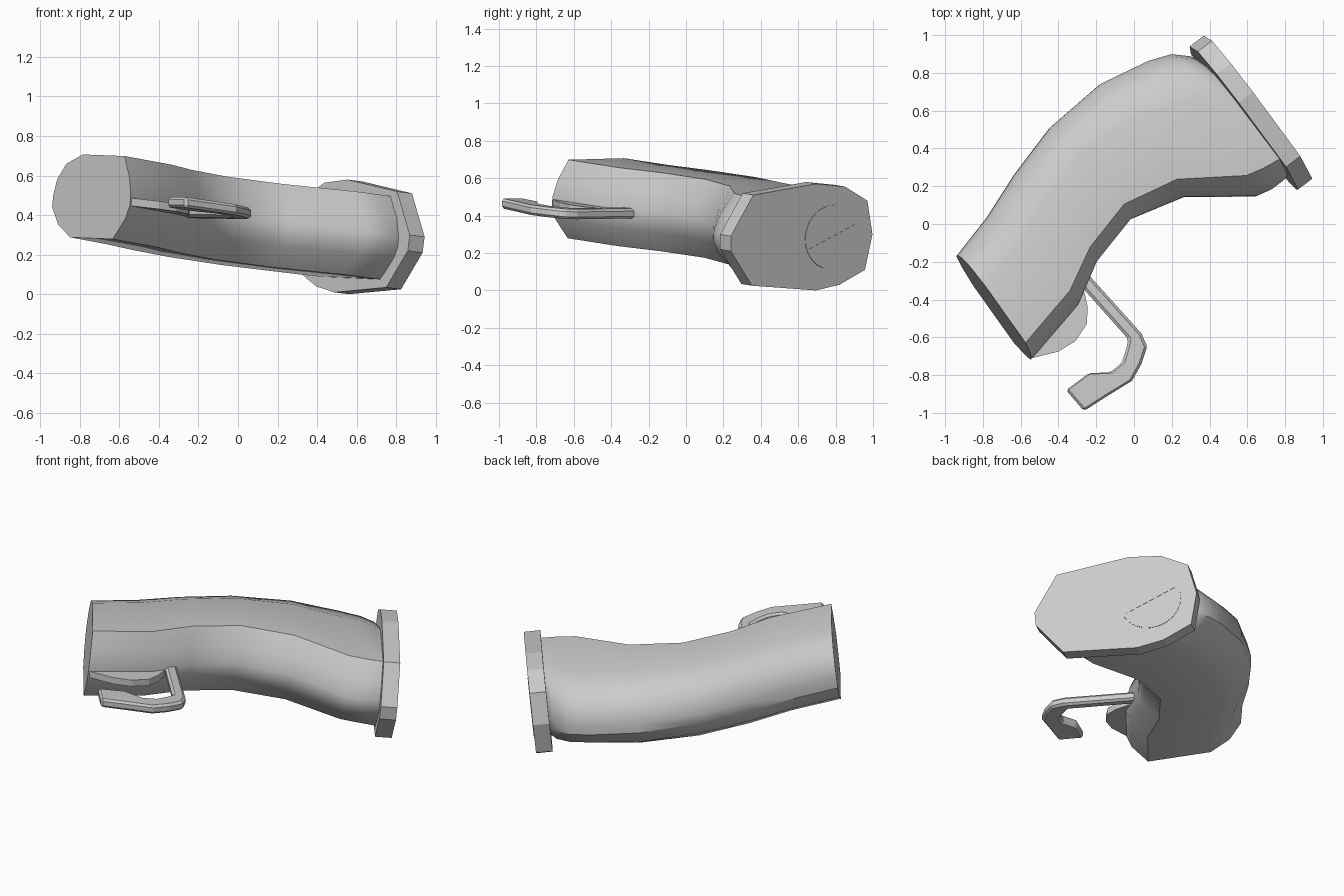
import bpy, math
from mathutils import Vector, Matrix

if "Cube" in bpy.data.objects:
    bpy.data.objects.remove(bpy.data.objects["Cube"])

# Tilted working frame: u runs along the grip, v across it, w is up
U = Vector((0.8, 0.6, -0.122)).normalized()
V = Vector((-0.6, 0.8, 0))
W = U.cross(V)
ORIGIN = Vector((0, 0, 0.367))


def local(u, v, w):
    return ORIGIN + U * u + V * v + W * w


def from_top(x, y, w):
    """World plan position, lifted w off the tilted plane."""
    return Vector((x, y, 0.367 - 0.122 * (0.8 * x + 0.6 * y) + w))


def make(name, verts, faces, smooth=None, bevel=0):
    mesh = bpy.data.meshes.new(name)
    mesh.from_pydata([tuple(v) for v in verts], [], faces)
    ob = bpy.data.objects.new(name, mesh)
    bpy.context.collection.objects.link(ob)
    bpy.ops.object.select_all(action='DESELECT')
    ob.select_set(True)
    bpy.context.view_layer.objects.active = ob
    bpy.ops.object.mode_set(mode='EDIT')
    bpy.ops.mesh.select_all(action='SELECT')
    bpy.ops.mesh.normals_make_consistent(inside=False)
    bpy.ops.object.mode_set(mode='OBJECT')
    if bevel:
        m = ob.modifiers.new("edge", 'BEVEL')
        m.width, m.segments = bevel, 1
    if smooth:
        bpy.ops.object.shade_smooth_by_angle(angle=math.radians(smooth))
    return ob


def loft(name, rings, **kw):
    n = len(rings[0])
    faces = [(k * n + i, k * n + (i + 1) % n, (k + 1) * n + (i + 1) % n, (k + 1) * n + i)
             for k in range(len(rings) - 1) for i in range(n)]
    faces += [tuple(range(n))[::-1], tuple(range((len(rings) - 1) * n, len(rings) * n))]
    return make(name, [p for r in rings for p in r], faces, **kw)


# Curved grip: section (fraction from outer to inner side, height)
section = [(0, 0.03), (0.03, 0.11), (0.13, 0.19), (0.33, 0.237), (0.87, 0.228), (0.96, 0.12),
           (1, 0.025), (1, -0.025), (0.96, -0.09), (0.82, -0.195), (0.27, -0.185), (0.1, -0.12), (0, -0.03)]
# stations: outer (u, v), inner (u, v)
stations = [(-.857, .428, -.872, -.246), (-.606, .495, -.5, -.164), (-.35, .59, -.28, -.04),
            (-.05, .675, 0, .032), (.3, .70, .3, -.044), (.58, .645, .61, -.27),
            (.70, .60, .70, -.29), (.775, .53, .77, -.29), (.825, .40, .825, -.28)]
loft("grip_body", [[local(a + (c - a) * f, b + (d - b) * f, w) for f, w in section]
                   for a, b, c, d in stations], smooth=35)

# Butt plate on the end of the grip
N = Vector((1, 0.76, -0.125)).normalized()


def on_plate(y, z):
    return Vector((1.09 - 0.76 * y + 0.125 * z, y, z))


outline = [(.24, .29), (.36, .51), (.70, .57), (.85, .555), (.97, .48), (.997, .30),
           (.957, .11), (.82, .03), (.695, .0), (.353, .025), (.24, .21)]
outer = [on_plate(y, z) for y, z in outline]
loft("butt_plate", [[p - N * 0.095 for p in outer], outer])

# Round screw head with a slot line
centre = on_plate(.78, .285)
A = Vector((-0.76, 1, 0)).normalized()
B = N.cross(A)
disc = [centre + A * 0.18 * math.cos(t) + B * 0.172 * math.sin(t)
        for t in (i * math.tau / 24 for i in range(24))]
loft("screw_head", [[p - N * 0.01 for p in disc], [p + N * 0.003 for p in disc]])
along = (on_plate(.92, .35) - on_plate(.68, .22)) / 2
side = along.cross(N).normalized() * 0.003
bar = [centre + along * i + side * j for i, j in ((-1, -1), (1, -1), (1, 1), (-1, 1))]
loft("screw_slot", [bar, [p + N * 0.005 for p in bar]])

# Hooked guard: pairs of outer and inner plan points
hook = [(-.29, -.215, -.34, -.26), (-.23, -.28, -.275, -.335), (.04, -.58, -.03, -.61), (.07, -.65, -.04, -.66),
        (.04, -.74, -.065, -.735), (-.01, -.83, -.125, -.785), (-.14, -.91, -.24, -.79), (-.265, -.99, -.36, -.88)]
loft("hook_guard", [[from_top(a, b, -.027), from_top(a, b, .027), from_top(c, d, .027), from_top(c, d, -.027)]
                    for a, b, c, d in hook], bevel=0.013)

# Thin fin beside the grip, next to the guard
fin = [(-.54, -.71), (-.40, -.675), (-.31, -.62), (-.25, -.53), (-.245, -.44), (-.27, -.33), (-.4, -.35), (-.58, -.6)]
loft("side_fin", [[from_top(x, y, w) for x, y in fin] for w in (-.025, .015)])
